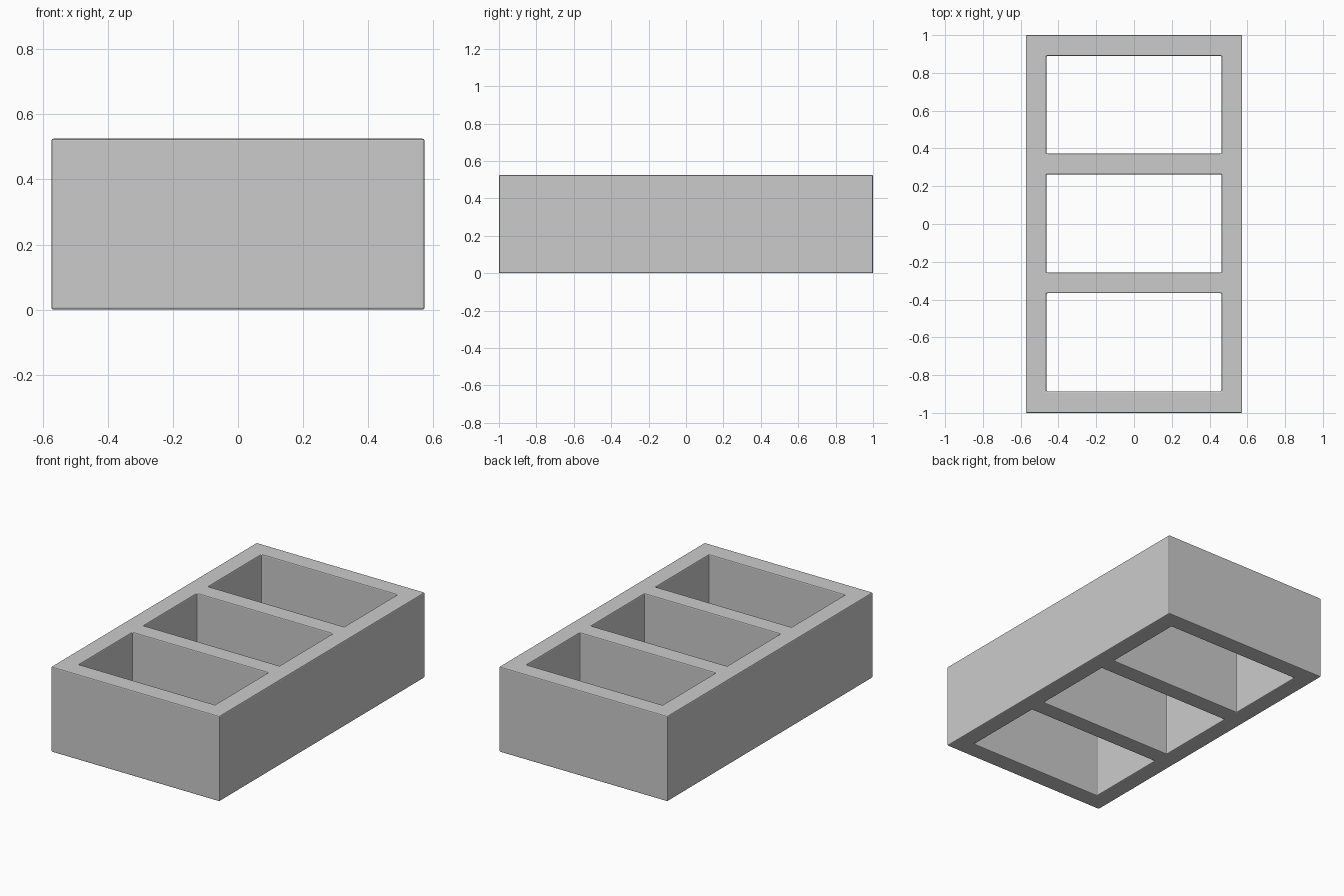
import bpy
import bmesh

cube = bpy.data.objects.get("Cube")
if cube:
    bpy.data.objects.remove(cube)

HEIGHT = 0.525
XS = [-0.573, -0.463, 0.463, 0.573]
YS = [-1, -0.886, -0.366, -0.258, 0.262, 0.372, 0.89, 1]

# Plain grey material
grey = bpy.data.materials.new("light_grey")
grey.use_nodes = True
colour = (0.6, 0.6, 0.6, 1)
grey.diffuse_color = colour
grey.node_tree.nodes["Principled BSDF"].inputs["Base Color"].default_value = colour

# Flat frame plan: a grid of cells with three openings left out
bm = bmesh.new()
grid = [[bm.verts.new((x, y, 0)) for x in XS] for y in YS]
for j in range(len(YS) - 1):
    for i in range(len(XS) - 1):
        if i == 1 and j % 2 == 1:
            continue
        bm.faces.new((grid[j][i], grid[j][i + 1], grid[j + 1][i + 1], grid[j + 1][i]))

# Raise the plan into a block with open shafts
result = bmesh.ops.extrude_face_region(bm, geom=bm.faces[:], use_keep_orig=True)
top = [v for v in result["geom"] if isinstance(v, bmesh.types.BMVert)]
bmesh.ops.translate(bm, verts=top, vec=(0, 0, HEIGHT))
bmesh.ops.recalc_face_normals(bm, faces=bm.faces[:])

mesh = bpy.data.meshes.new("vent_block")
bm.to_mesh(mesh)
bm.free()
mesh.materials.append(grey)
block = bpy.data.objects.new("vent_block", mesh)
bpy.context.collection.objects.link(block)

# Slightly eased edges
bevel = block.modifiers.new("eased_edges", "BEVEL")
bevel.width = 0.006
bevel.segments = 2
bevel.limit_method = "ANGLE"
